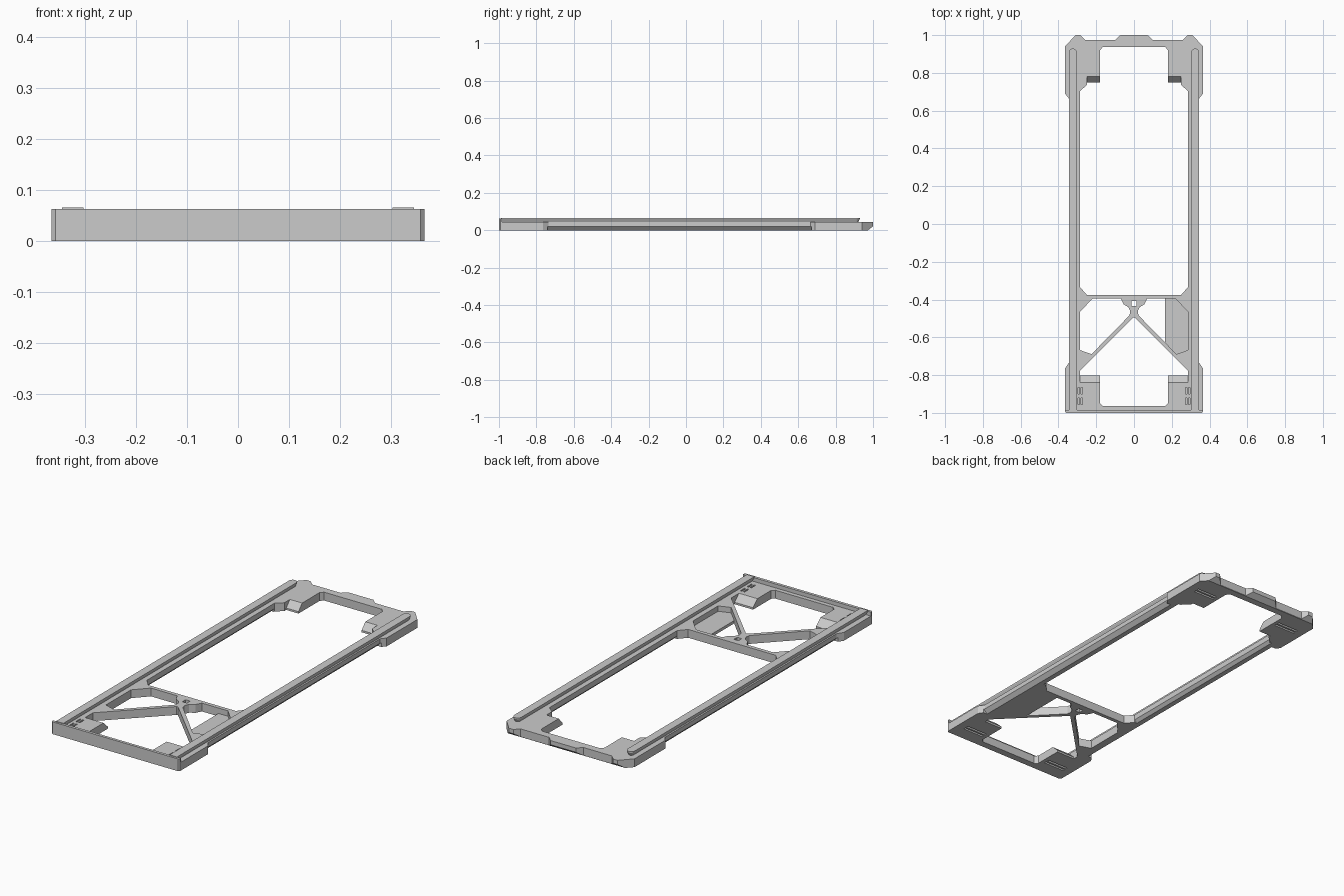
import bpy, bmesh, math

if "Cube" in bpy.data.objects:
    bpy.data.objects.remove(bpy.data.objects["Cube"])

TOP = 0.043    # plate thickness
RAIL = 0.066   # overall height


def loft(name, low, high, z0, z1):
    """Solid between two outlines with the same number of points."""
    bm = bmesh.new()
    a = [bm.verts.new((x, y, z0)) for x, y in low]
    b = [bm.verts.new((x, y, z1)) for x, y in high]
    n = len(a)
    bm.faces.new(a[::-1])
    bm.faces.new(b)
    for i in range(n):
        j = (i + 1) % n
        bm.faces.new((a[i], a[j], b[j], b[i]))
    bmesh.ops.recalc_face_normals(bm, faces=bm.faces)
    me = bpy.data.meshes.new(name)
    bm.to_mesh(me)
    bm.free()
    ob = bpy.data.objects.new(name, me)
    bpy.context.collection.objects.link(ob)
    return ob


def prism(name, pts, z0, z1):
    return loft(name, pts, pts, z0, z1)


def rect(x0, x1, y0, y1):
    return [(x0, y0), (x1, y0), (x1, y1), (x0, y1)]


def mirrored(pts):
    return pts + [(-x, y) for x, y in reversed(pts)]


def flip(pts, s):
    return [(s * x, y) for x, y in pts]


def cut(target, low, high=None, z0=-0.1, z1=0.2):
    """Subtract a lofted solid from the target."""
    c = loft("cutter", low, high or low, z0, z1)
    c.hide_render = True
    m = target.modifiers.new("cut", 'BOOLEAN')
    m.operation = 'DIFFERENCE'
    m.solver = 'EXACT'
    m.object = c
    bpy.context.view_layer.objects.active = target
    bpy.ops.object.modifier_apply(modifier=m.name)
    bpy.data.objects.remove(c)


# Main plate: outer outline, right half mirrored
outline = [(0.358, -1.0), (0.365, -0.993), (0.365, -0.765), (0.345, -0.735),
           (0.345, 0.665), (0.365, 0.69), (0.365, 0.94), (0.31, 1.0),
           (0.285, 1.0), (0.26, 0.975), (0.098, 0.975), (0.072, 1.0)]
frame = prism("base_frame", mirrored(outline), 0, TOP)

# Large opening
cut(frame, mirrored([(0.25, -0.375), (0.285, -0.335), (0.285, 0.705), (0.25, 0.735),
                     (0.25, 0.75), (0.18, 0.75), (0.18, 0.92), (0.165, 0.937)]))
# Front opening below the struts
cut(frame, mirrored([(0.165, -0.963), (0.18, -0.95), (0.18, -0.803),
                     (0.285, -0.803), (0.285, -0.775), (0.004, -0.494)]))
# Small square hole in the strut node
cut(frame, rect(-0.013, 0.013, -0.435, -0.408))

window = [(0.22, -0.395), (0.07, -0.395), (0.055, -0.425), (0.03, -0.44),
          (0.02, -0.462), (0.024, -0.484), (0.225, -0.689), (0.285, -0.668),
          (0.285, -0.465)]
for s in (1, -1):
    # Side window between rail and strut
    cut(frame, flip(window, s))
    # Underside chamfers, outside and inside of each rail
    cut(frame, flip(rect(0.316, 0.42, -0.74, 0.67), s),
        flip(rect(0.346, 0.42, -0.74, 0.67), s), -0.01, 0.021)
    cut(frame, flip(rect(0.2, 0.309, -0.335, 0.70), s),
        flip(rect(0.2, 0.284, -0.335, 0.70), s), -0.01, 0.016)
    # Sloped ledges on the corner blocks
    cut(frame, flip(rect(0.15, 0.25, 0.74, 0.75), s),
        flip(rect(0.15, 0.25, 0.74, 0.786), s), 0.01, 0.05)
    cut(frame, flip(rect(0.15, 0.285, -0.803, -0.79), s),
        flip(rect(0.15, 0.285, -0.846, -0.79), s), 0.01, 0.05)
    # Blind clip slots underneath all four corners
    for y in (-0.91, 0.86):
        cut(frame, flip(rect(0.20, 0.32, y - 0.016, y - 0.005), s), None, -0.1, 0.015)
        cut(frame, flip(rect(0.20, 0.32, y + 0.005, y + 0.016), s), None, -0.1, 0.015)
    # Narrow slots in the top of the front corners
    for x in (0.272, 0.288):
        for y in (-0.955, -0.9):
            cut(frame, flip(rect(x, x + 0.008, y, y + 0.035), s), None, 0.022, 0.2)
# Chamfer under the rear edge
cut(frame, rect(-0.5, 0.5, 0.96, 1.1),
    rect(-0.5, 0.5, 1.001, 1.1), -0.01, 0.022)


def rail_outline(half, inset):
    """Strip outline with a rounded rear end."""
    cx, cy = 0.324, 0.908
    arc = [(cx + half * math.cos(math.pi * i / 8), cy + half * math.sin(math.pi * i / 8))
           for i in range(9)]
    return [(cx - half, -0.99), (cx + half, -0.99)] + arc


# Undercut guide rails
for s, side in ((1, "right"), (-1, "left")):
    loft(side + "_guide_rail", flip(rail_outline(0.012, 0), s),
         flip(rail_outline(0.021, 0), s), TOP - 0.001, 0.059)
    prism(side + "_guide_rail_cap", flip(rail_outline(0.021, 0), s), 0.059, RAIL)

# Front wall
prism("front_wall", mirrored([(0.358, -1.0), (0.365, -0.993), (0.365, -0.985)]), 0, 0.063)

# Thin floor panel in the right window
prism("floor_panel", [(0.165, -0.39), (0.29, -0.39), (0.29, -0.69),
                      (0.225, -0.695), (0.165, -0.635)], 0, 0.015)
